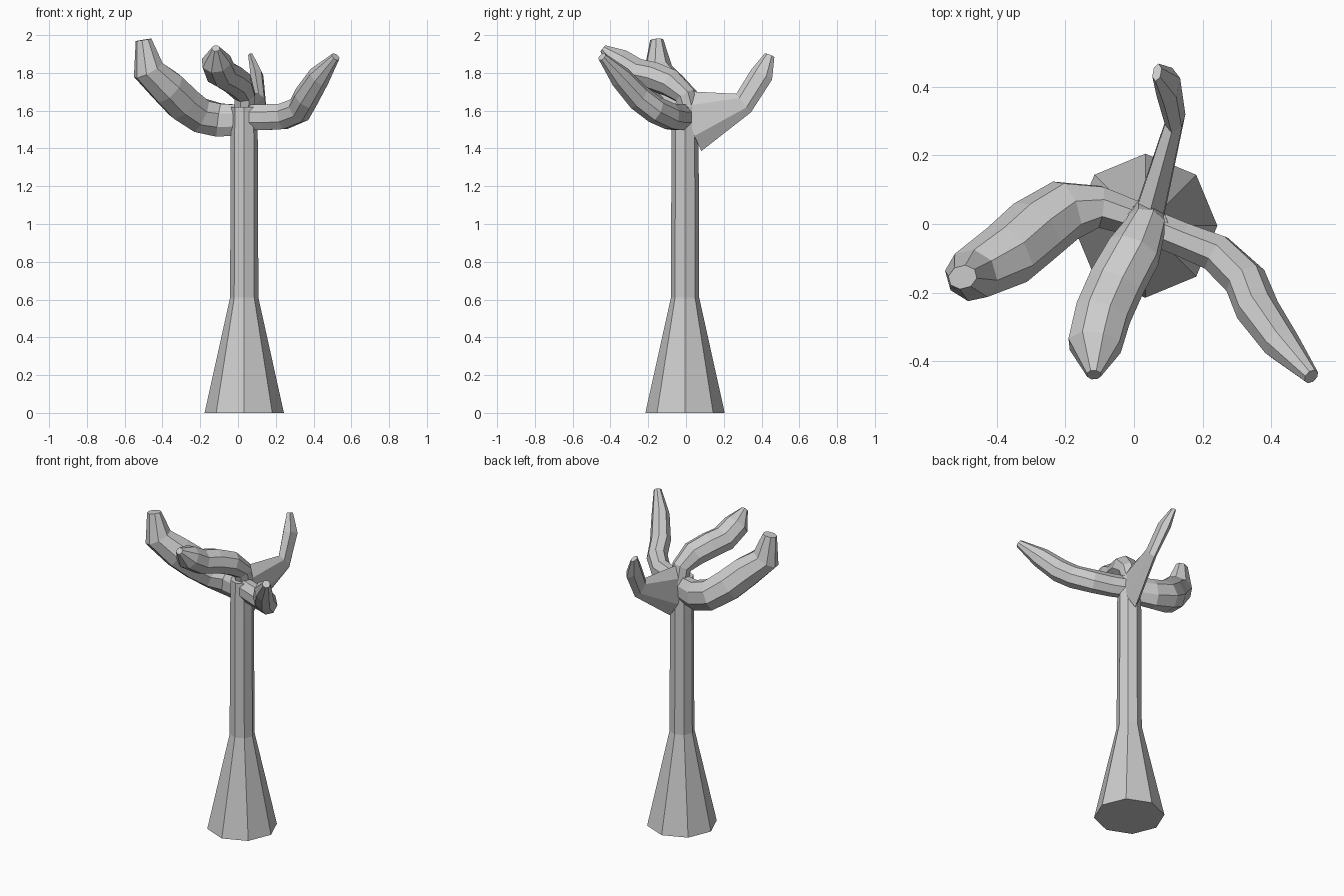
import bpy, bmesh, math
from mathutils import Vector

if "Cube" in bpy.data.objects:
    bpy.data.objects.remove(bpy.data.objects["Cube"])


def loft(name, rings):
    """Skin a list of equal-length point rings and cap both ends."""
    bm = bmesh.new()
    loops = [[bm.verts.new(p) for p in ring] for ring in rings]
    n = len(loops[0])
    for a, b in zip(loops, loops[1:]):
        for i in range(n):
            j = (i + 1) % n
            bm.faces.new((a[i], a[j], b[j], b[i]))
    bm.faces.new(loops[0][::-1])
    bm.faces.new(loops[-1])
    bmesh.ops.recalc_face_normals(bm, faces=bm.faces)
    mesh = bpy.data.meshes.new(name)
    bm.to_mesh(mesh)
    bm.free()
    obj = bpy.data.objects.new(name, mesh)
    bpy.context.collection.objects.link(obj)
    return obj


def branch(name, stations, sides=8):
    """Tapered tube; each station is x, y, z, half width, half height."""
    pts = [Vector(s[:3]) for s in stations]
    dirs = [(b - a).normalized() for a, b in zip(pts, pts[1:])]
    tans = [dirs[0]] + [(a + b).normalized() for a, b in zip(dirs, dirs[1:])] + [dirs[-1]]
    side = tans[0].cross(Vector((0, 0, 1)))
    rings = []
    for p, t, s in zip(pts, tans, stations):
        side = (side - t * side.dot(t)).normalized()
        up = side.cross(t)
        ring = []
        for i in range(sides):
            a = 2 * math.pi * (i + 0.5) / sides
            k = 1 / math.cos(math.pi / sides)
            ring.append(p + side * math.cos(a) * s[3] * k + up * math.sin(a) * s[4] * k)
        rings.append(ring)
    return loft(name, rings)


# Flared octagonal trunk
trunk = [(0.0, 0.21), (0.61, 0.075), (1.40, 0.072), (1.62, 0.07)]
loft("trunk", [[(0.033 + r * math.cos(i * math.pi / 4),
                 -0.005 + r * math.sin(i * math.pi / 4), z) for i in range(8)]
               for z, r in trunk])

# Thick left branch
branch("left_branch", [
    (0.02, 0.01, 1.55, 0.05, 0.08), (-0.10, 0.05, 1.55, 0.06, 0.088),
    (-0.20, 0.04, 1.575, 0.085, 0.09), (-0.29, -0.02, 1.64, 0.092, 0.095),
    (-0.37, -0.09, 1.72, 0.09, 0.092), (-0.475, -0.15, 1.815, 0.072, 0.08),
    (-0.50, -0.155, 1.975, 0.032, 0.04)])

# Right branch
branch("right_branch", [
    (0.03, 0.0, 1.565, 0.05, 0.065), (0.14, -0.045, 1.565, 0.05, 0.068),
    (0.24, -0.085, 1.57, 0.055, 0.068), (0.325, -0.165, 1.605, 0.058, 0.068),
    (0.36, -0.25, 1.67, 0.058, 0.068), (0.43, -0.35, 1.78, 0.05, 0.058),
    (0.517, -0.445, 1.885, 0.022, 0.022)])

# Front branch
branch("front_branch", [
    (0.035, 0.02, 1.58, 0.05, 0.05), (0.035, -0.005, 1.68, 0.055, 0.055),
    (0.0, -0.08, 1.745, 0.075, 0.07), (-0.05, -0.17, 1.78, 0.078, 0.072),
    (-0.09, -0.26, 1.80, 0.078, 0.072), (-0.115, -0.355, 1.86, 0.075, 0.068),
    (-0.117, -0.44, 1.93, 0.02, 0.02)])

# Thin back branch with an upturned tip
branch("back_branch", [
    (0.045, 0.03, 1.545, 0.042, 0.145), (0.12, 0.305, 1.64, 0.025, 0.055),
    (0.10, 0.40, 1.79, 0.03, 0.054), (0.067, 0.442, 1.893, 0.012, 0.024)], sides=6)
